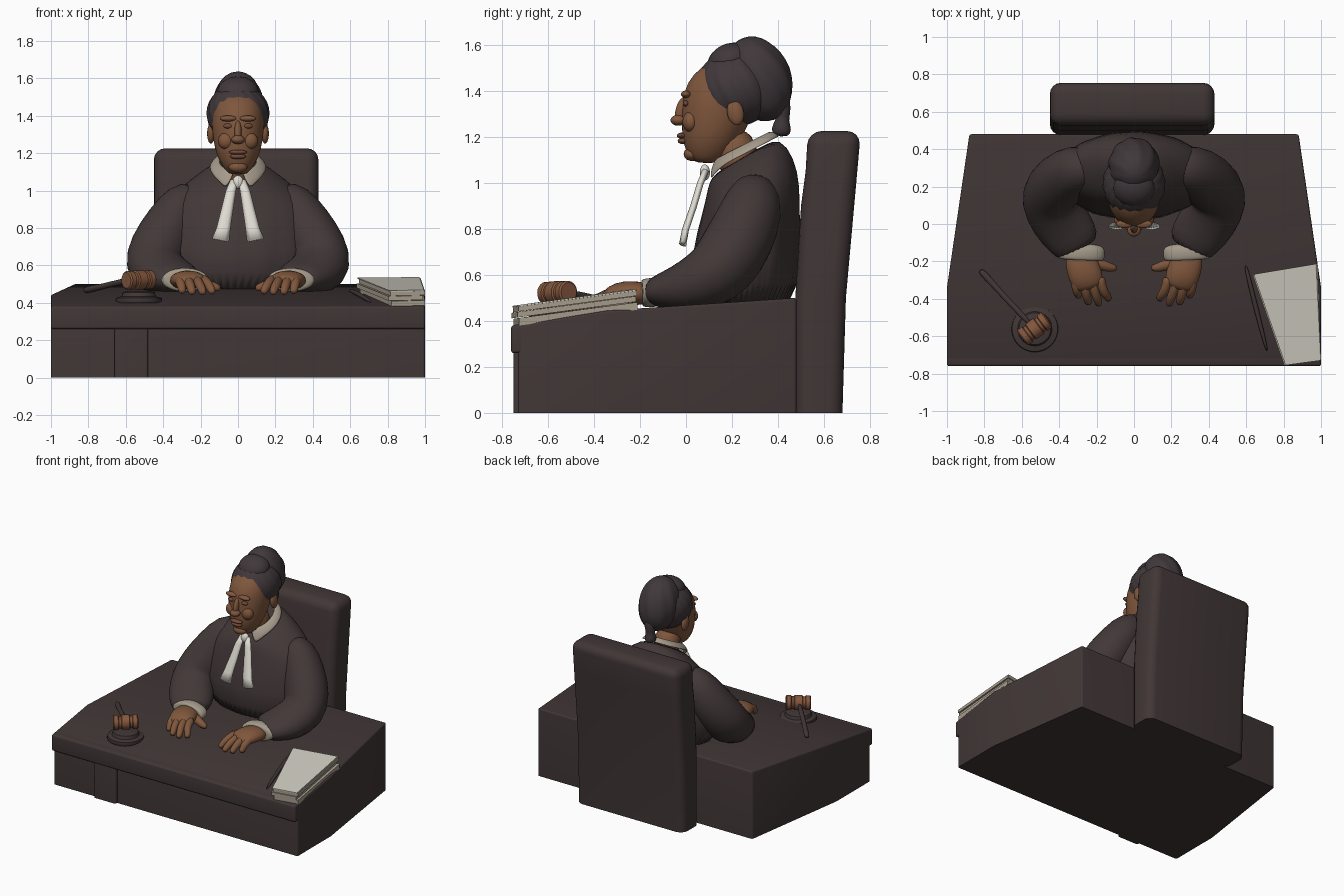
import bpy, bmesh, math
from mathutils import Vector, Matrix

if "Cube" in bpy.data.objects:
    bpy.data.objects.remove(bpy.data.objects["Cube"])


def mat(name, r, g, b):
    m = bpy.data.materials.new(name)
    m.diffuse_color = (r, g, b, 1)
    m.use_nodes = True
    m.node_tree.nodes["Principled BSDF"].inputs["Base Color"].default_value = m.diffuse_color
    return m


DARK = mat("dark_wood", 0.053, 0.037, 0.037)
ROBE = mat("robe_cloth", 0.055, 0.039, 0.039)
HAIR = mat("hair_dark", 0.052, 0.039, 0.043)
SKIN = mat("skin_brown", 0.215, 0.095, 0.046)
LIP = mat("lip_brown", 0.17, 0.07, 0.042)
WOOD = mat("gavel_wood", 0.23, 0.095, 0.048)
WHITE = mat("white_cloth", 0.75, 0.72, 0.65)
PAPER = mat("paper", 0.62, 0.60, 0.53)
BEIGE = mat("beige_linen", 0.38, 0.33, 0.26)


def finish(name, bm, m, sub=0, solid=0):
    bmesh.ops.recalc_face_normals(bm, faces=bm.faces[:])
    for f in bm.faces:
        f.smooth = True
    if not sub:
        for e in bm.edges:
            if len(e.link_faces) == 2 and e.calc_face_angle(0) > 0.6:
                e.smooth = False
    me = bpy.data.meshes.new(name)
    bm.to_mesh(me)
    bm.free()
    me.materials.append(m)
    ob = bpy.data.objects.new(name, me)
    bpy.context.collection.objects.link(ob)
    if solid:
        ob.modifiers.new("thickness", 'SOLIDIFY').thickness = solid
    if sub:
        s = ob.modifiers.new("smooth", 'SUBSURF')
        s.levels = s.render_levels = sub
    return ob


def loft(name, rings, m, closed=True, cap=True, sub=0, solid=0, bevel=0, keep=None):
    bm = bmesh.new()
    vs = [[bm.verts.new(p) for p in r] for r in rings]
    n = len(vs[0])
    for a, b in zip(vs, vs[1:]):
        for i in range(n if closed else n - 1):
            j = (i + 1) % n
            bm.faces.new((a[i], a[j], b[j], b[i]))
    if cap:
        bm.faces.new(vs[0])
        bm.faces.new(vs[-1])
    if bevel:
        bmesh.ops.recalc_face_normals(bm, faces=bm.faces[:])
        es = [e for e in bm.edges if e.calc_face_angle(0) > 0.6 and
              any(v.co.z > 0.01 for v in e.verts)]
        bmesh.ops.bevel(bm, geom=es, offset=bevel, segments=4, profile=0.5, affect='EDGES')
    return finish(name, bm, m, sub, solid)


def tube(name, pts, m, n=14, sub=1):
    """pts: (x, y, z, half width, half height) along a path"""
    rings = []
    for i, p in enumerate(pts):
        t = (Vector(pts[min(i + 1, len(pts) - 1)][:3]) - Vector(pts[max(i - 1, 0)][:3])).normalized()
        side = Vector((1, 0, 0))
        side = (side - t * side.dot(t)).normalized()
        up = t.cross(side)
        c = Vector(p[:3])
        rings.append([c + side * p[3] * math.cos(a) + up * p[4] * math.sin(a)
                      for a in (2 * math.pi * k / n for k in range(n))])
    return loft(name, rings, m, sub=sub)


def ball(name, c, r, m, tilt=0, ridges=0, depth=0.03, seg=24):
    bm = bmesh.new()
    bmesh.ops.create_uvsphere(bm, u_segments=max(seg, ridges * 6), v_segments=16, radius=1)
    for v in bm.verts:
        if ridges:
            a = math.atan2(v.co.y, v.co.x) + v.co.z * 0.5
            k = 1 + depth * math.sin(ridges * a) * math.hypot(v.co.x, v.co.y)
            v.co.x *= k
            v.co.y *= k
    bm.transform(Matrix.Translation(c) @ Matrix.Rotation(tilt, 4, 'X') @ Matrix.Diagonal((*r, 1)))
    return finish(name, bm, m, sub=0)


def lathe(name, prof, m, loc, axis=(0, 0, 1), n=32):
    q = Vector((0, 0, 1)).rotation_difference(Vector(axis))
    rings = [[Vector(loc) + q @ Vector((r * math.cos(2 * math.pi * k / n),
              r * math.sin(2 * math.pi * k / n), z)) for k in range(n)] for r, z in prof]
    return loft(name, rings, m)


def ell(z, yc, rx, ry, tilt=0, fold=0, n=56):
    out = []
    for k in range(n):
        a = 2 * math.pi * k / n
        f = 1 + fold * math.sin(14 * a)
        y = ry * math.sin(a) * f
        out.append((rx * math.cos(a) * f, yc + y, z + tilt * y))
    return out


def desk_z(y):
    return 0.38 + (y + 0.76) / 0.42 * 0.065 if y < -0.34 else 0.445 + (y + 0.34) / 0.82 * 0.055


# desk: sloping solid block, front lip and stile
def block(name, rows, z0, z1=None, bevel=0.012):
    return loft(name, [[(a, y, z0), (b, y, z0), (b, y, z1 or desk_z(y)), (a, y, z1 or desk_z(y))]
                       for y, a, b in rows], DARK, bevel=bevel)


block("desk_body", [(-0.73, -1, 1), (-0.34, -1, 1), (0.48, -0.88, 0.88)], 0)
block("desk_front_lip", [(-0.76, -1, 1), (-0.70, -1, 1)], 0.26)
block("desk_stile", [(-0.75, -0.66, -0.48), (-0.70, -0.66, -0.48)], 0, 0.28)

# chair: side profile drawn across x
chair = [(.475, 0), (.475, .5), (.50, .9), (.52, 1.05), (.53, 1.225),
         (.76, 1.225), (.74, 1.0), (.695, .5), (.68, 0)]
loft("chair_back", [[(x, y, z) for y, z in chair] for x in (-0.45, 0.43)], DARK, bevel=0.06)

# robe
loft("robe_torso", [ell(.42, .245, .42, .245, 0, .012), ell(.7, .26, .42, .235, 0, .012),
                    ell(.9, .285, .40, .21, .1, .006), ell(1.0, .29, .33, .20, .25),
                    ell(1.08, .27, .2, .17, .5), ell(1.12, .25, .12, .13, .6)], ROBE, sub=1)

# collar: open band with two points at the front
rings = []
for z, yc, rx, ry, dip in ((1.165, .24, .10, .115, 0), (1.15, .243, .13, .142, .02),
                           (1.125, .245, .155, .16, .06)):
    ring = []
    for k in range(33):
        a = -math.pi / 2 + 0.2 + dip * 4 + (2 * math.pi - 0.4 - dip * 8) * k / 32
        front = max(0, -math.sin(a)) ** 4
        y = ry * math.sin(a)
        ring.append((rx * math.cos(a), yc + y, z + 0.5 * y - dip * front))
    rings.append(ring)
loft("collar", rings, BEIGE, closed=False, cap=False, sub=1, solid=0.012)

# neck bands hanging down the front
for s in (1, -1):
    loft("neck_band", [[(s * (a + (b - a) * t), y - 0.012 * math.sin(math.pi * t), z + 0.02 * t * (z < 0.8))
                        for t in (0, .25, .5, .75, 1)]
                       for z, y, a, b in ((1.06, .085, 0, .04), (1.0, .06, .01, .065), (.9, .03, .025, .09),
                                          (.8, -.005, .04, .115), (.725, -.018, .048, .138))],
         WHITE, closed=False, cap=False, solid=0.02)
ball("neck_band_knot", (0, .082, 1.045), (.03, .022, .035), WHITE)

# arms, cuffs and hands
for s in (1, -1):
    def limb(name, pts, m, n=14):
        tube(name, [(s * p[0], *p[1:]) for p in pts], m, n)
    limb("sleeve", [(.20, .30, 1.0, .07, .07), (.28, .30, .94, .125, .125), (.35, .27, .83, .145, .145),
                    (.43, .20, .69, .16, .155), (.455, .13, .60, .16, .145), (.40, .02, .55, .16, .12),
                    (.33, -.07, .535, .145, .085), (.285, -.15, .525, .12, .062)], ROBE, 20)
    limb("cuff", [(.28, -.10, .525, .11, .05), (.282, -.13, .524, .128, .064), (.284, -.165, .522, .13, .065),
                  (.286, -.19, .52, .125, .06), (.286, -.192, .52, .10, .05)], BEIGE, 20)
    limb("palm", [(.285, -.15, .515, .085, .05), (.28, -.21, .52, .09, .052), (.262, -.27, .525, .095, .052),
                  (.243, -.325, .515, .085, .04), (.235, -.345, .505, .07, .025)], SKIN)
    for kx, tx, ty in ((.312, .298, -.395), (.268, .245, -.43), (.222, .188, -.437), (.18, .138, -.41)):
        my = (ty - .30) / 2 - .015
        limb("finger", [(kx, -.28, .52, .028, .03), (kx, -.31, .52, .028, .03),
                        ((kx + tx) / 2, my, .50, .026, .026), (tx, ty + .02, desk_z(ty) + .03, .023, .022),
                        (tx, ty, desk_z(ty) + .018, .016, .016)], SKIN, 10)
    limb("thumb", [(.235, -.20, .51, .035, .035), (.18, -.215, .50, .032, .034),
                   (.13, -.235, .485, .028, .027), (.09, -.235, .475, .018, .018)], SKIN, 10)

# head and neck
tube("neck", [(0, .19, 1.22, .09, .09), (0, .22, 1.13, .085, .09), (0, .25, 1.03, .10, .10)], SKIN)
loft("head", [ell(z, (a + b) / 2, rx, (b - a) / 2, n=28) for z, a, b, rx in (
    (1.085, .05, .14, .04), (1.105, .015, .17, .065), (1.14, .0, .20, .09), (1.19, -.018, .24, .115),
    (1.27, -.018, .28, .134), (1.36, -.018, .31, .142), (1.44, .005, .32, .136),
    (1.50, .06, .29, .11), (1.53, .12, .25, .06))], SKIN, sub=1)
ball("nose_tip", (0, -.033, 1.272), (.036, .034, .024), SKIN)
ball("nose_bridge", (0, -.02, 1.315), (.019, .025, .06), SKIN, tilt=-0.25)
ball("upper_lip", (0, -.018, 1.205), (.048, .022, .013), LIP)
ball("lower_lip", (0, -.014, 1.182), (.042, .022, .014), LIP)
ball("chin", (0, .025, 1.125), (.05, .035, .03), SKIN)
for s in (1, -1):
    ball("brow", (s * .052, .0, 1.385), (.045, .022, .016), SKIN)
    ball("eyelid", (s * .053, .0, 1.345), (.027, .013, .013), LIP)
    ball("cheek", (s * .062, .02, 1.265), (.045, .035, .045), SKIN)
    ball("ear", (s * .145, .215, 1.305), (.02, .036, .055), SKIN, tilt=0.2)

# swept hair, bun and tail knot
ball("hair_cap", (0, .215, 1.41), (.166, .175, .165), HAIR, ridges=16, depth=0.02)
ball("hair_bun", (0, .315, 1.452), (.135, .14, .19), HAIR, tilt=0.36, ridges=9, depth=0.025)
ball("hair_crown", (0, .19, 1.53), (.11, .10, .075), HAIR, tilt=0.4)
tube("hair_tail", [(0, .40, 1.40, .06, .05), (0, .425, 1.31, .04, .035), (0, .418, 1.275, .028, .026),
                   (0, .415, 1.235, .045, .048), (0, .412, 1.20, .03, .035)], HAIR)

# gavel on its sounding block
gx, gy = -0.53, -0.56
lathe("sounding_block", [(.12, 0), (.125, .012), (.122, .028), (.092, .036), (.085, .058), (.06, .064)],
      DARK, (gx, gy, .398))
lathe("gavel_head", [(.042, -.085), (.05, -.078), (.05, -.05), (.043, -.045), (.043, -.03), (.051, -.025),
                     (.051, .025), (.043, .03), (.043, .045), (.05, .05), (.05, .078), (.042, .085)],
      WOOD, (gx, gy, .522), (.8, .6, .03), 24)
tube("gavel_handle", [(-.55, -.54, .525, .014, .014), (-.62, -.465, .513, .017, .017),
                      (-.72, -.36, .488, .015, .015), (-.79, -.28, .472, .02, .02),
                      (-.825, -.245, .465, .016, .016)], DARK, 12)

# paper stack and pen
corners = [(.64, -.27), (.97, -.215), (.995, -.73), (.81, -.755)]
for i, (lo, hi, dx, m) in enumerate(((-.005, .028, .012, BEIGE), (.030, .054, -.006, BEIGE),
                                     (.056, .078, .006, BEIGE), (.078, .084, 0, PAPER))):
    loft("paper_layer", [[(min(x + dx, 1), y + dx * .4, desk_z(y) + h) for x, y in corners]
                         for h in (lo, hi)], m)
tube("pen", [(.595, -.215, desk_z(-.215) + .012, .008, .008), (.62, -.32, desk_z(-.32) + .014, .014, .014),
             (.69, -.60, desk_z(-.60) + .014, .013, .013), (.713, -.685, desk_z(-.685) + .01, .005, .005)], DARK, 10)
